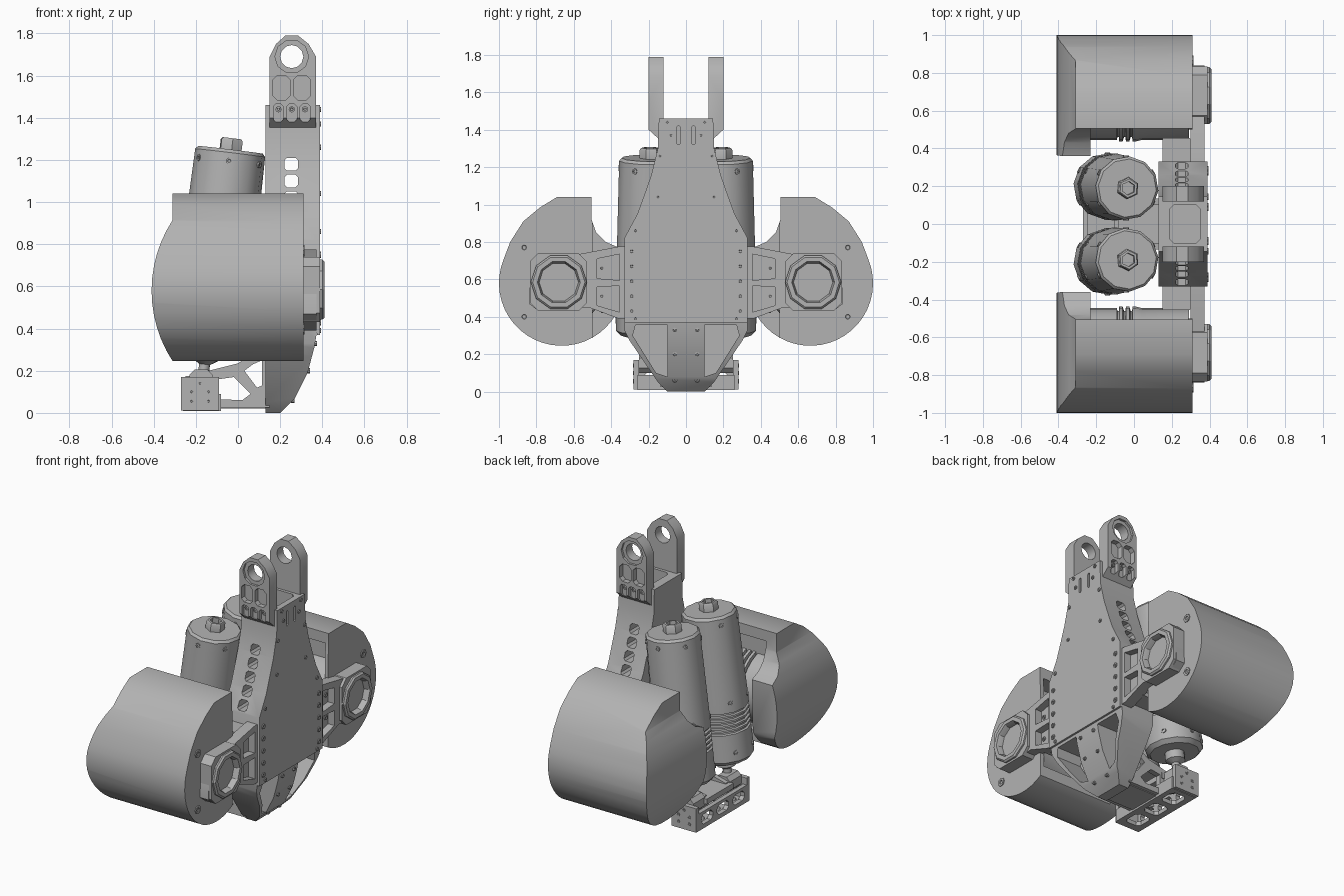
import bpy, bmesh
from math import pi, sin, cos, radians
from mathutils import Matrix, Vector

if "Cube" in bpy.data.objects:
    bpy.data.objects.remove(bpy.data.objects["Cube"])

grey = bpy.data.materials.new("machined grey")
grey.use_nodes = True
grey.diffuse_color = (0.45, 0.45, 0.45, 1)
grey.node_tree.nodes["Principled BSDF"].inputs["Base Color"].default_value = (0.45, 0.45, 0.45, 1)


def finish(name, bm, angle=35):
    bmesh.ops.recalc_face_normals(bm, faces=bm.faces)
    me = bpy.data.meshes.new(name)
    bm.to_mesh(me)
    bm.free()
    me.materials.append(grey)
    me.shade_smooth()
    me.set_sharp_from_angle(angle=radians(angle))
    ob = bpy.data.objects.new(name, me)
    bpy.context.collection.objects.link(ob)
    return ob


def prism(name, pts, axis, lo, hi):
    """Extrude a 2D outline along one axis."""
    place = {"x": lambda u, v, t: (t, u, v),
             "y": lambda u, v, t: (u, t, v),
             "z": lambda u, v, t: (u, v, t)}[axis]
    bm = bmesh.new()
    a = [bm.verts.new(place(u, v, lo)) for u, v in pts]
    b = [bm.verts.new(place(u, v, hi)) for u, v in pts]
    bm.faces.new(a)
    bm.faces.new(b)
    for i in range(len(a)):
        j = (i + 1) % len(a)
        bm.faces.new((a[i], a[j], b[j], b[i]))
    return finish(name, bm)


def rect(u0, u1, v0, v1, c=0.0):
    """Rectangle outline with optional cut corners."""
    if c == 0:
        return [(u0, v0), (u1, v0), (u1, v1), (u0, v1)]
    return [(u0 + c, v0), (u1 - c, v0), (u1, v0 + c), (u1, v1 - c),
            (u1 - c, v1), (u0 + c, v1), (u0, v1 - c), (u0, v0 + c)]


def ring(cu, cv, r, n=16, a0=0.0, a1=2 * pi):
    full = a1 - a0 > 6.28
    return [(cu + r * cos(a0 + (a1 - a0) * i / (n if full else n - 1)),
             cv + r * sin(a0 + (a1 - a0) * i / (n if full else n - 1))) for i in range(n)]


def flip(pts, s):
    return [(u * s, v) for u, v in pts]


def lathe(name, profile, n, base, direction, angle=38):
    """Spin a (radius, height) profile about an axis."""
    bm = bmesh.new()
    vs = [bm.verts.new((r, 0, h)) for r, h in profile]
    es = [bm.edges.new(p) for p in zip(vs, vs[1:])]
    bmesh.ops.spin(bm, geom=vs + es, cent=(0, 0, 0), axis=(0, 0, 1), angle=2 * pi, steps=n)
    bmesh.ops.remove_doubles(bm, verts=bm.verts, dist=1e-4)
    turn = Vector(direction).to_track_quat("Z", "Y").to_matrix().to_4x4()
    bm.transform(Matrix.Translation(base) @ turn)
    return finish(name, bm, angle)


def cut(ob, *tools, op="DIFFERENCE"):
    """Apply booleans and discard the tools."""
    for tool in tools:
        mod = ob.modifiers.new("cut", "BOOLEAN")
        mod.operation, mod.solver, mod.object = op, "EXACT", tool
        bpy.context.view_layer.update()
        me = bpy.data.meshes.new_from_object(ob.evaluated_get(bpy.context.evaluated_depsgraph_get()))
        ob.modifiers.clear()
        ob.data = me
        bpy.data.objects.remove(tool)
    ob.data.shade_smooth()
    ob.data.set_sharp_from_angle(angle=radians(35))


def screw(x, y, z, r=0.012, d=(1, 0, 0), h=0.006):
    lathe("screw", [(0, -0.01), (r, -0.01), (r, h), (r * .5, h), (r * .4, 0), (0, 0)], 8, (x, y, z), d)


# Central body: tapered outline with a curved heel
half = [(.145, 1.46), (.15, 1.3), (.185, 1.16), (.22, 1.06), (.26, .95), (.33, .82), (.33, .33)]
low = [(.3, .27), (.15, .05), (.1, 0)]
outline = half + low
body = prism("main_body", outline + [(-y, z) for y, z in reversed(outline)], "x", 0, .5)
side = [(.13, 0), (.2, 0), (.27, .07), (.33, .19), (.362, .31), (.377, .4), (.377, 1.46), (.13, 1.46)]
cut(body, prism("tool", side, "y", -1, 1), op="INTERSECT")
for s in (1, -1):
    window = [(.1, .355), (.27, .355), (.285, .3), (.16, .1), (.1, .08)]
    cut(body, prism("tool", flip(window, s), "x", .18, .5))
for i in range(5):
    z = 1.18 - .08 * i
    cut(body, prism("tool", rect(.22, .285, z - .03, z + .03, .012), "y", -1, 1))
cut(body, prism("tool", rect(.19, .35, -.1, .1, .02), "z", 1.34, 1.6))

# Cover plate with two slots and a row of screws
top = half[:-1] + [(.33, .37)]
plate = prism("cover_plate", top + [(-y, z) for y, z in reversed(top)], "x", .375, .388)
for s in (1, -1):
    cut(plate, prism("tool", rect(s * .04 - .009, s * .04 + .009, 1.32, 1.42, .006), "x", .3, .5))
    for y, z in [(.1, 1.44), (.08, 1.37), (.14, 1.26), (.15, 1.04), (.27, .86), (.27, .39)]:
        screw(.388, s * y, z)
    for i in range(5):
        screw(.388, s * .29, .43 + .08 * i, .016)
    for z in (.06, .2, .33):
        screw((.262, .335, .368)[(.06, .2, .33).index(z)], s * .06, z)

for s in (1, -1):
    # Upper fork lug with bearing eye and pockets
    lug = [(.15, 1.35), (.37, 1.35), (.37, 1.69), (.335, 1.75), (.285, 1.79), (.225, 1.79), (.18, 1.75), (.15, 1.69)]
    fork = prism("fork_lug", lug, "y", *sorted((s * .12, s * .2)))
    wedge = [(.1, 1.3), (.145, 1.35), (.2, 1.4), (.2, 1.8), (.1, 1.8)]
    cut(fork, prism("tool", flip(wedge, s), "x", 0, 1), op="INTERSECT")
    cut(fork, prism("tool", ring(.255, 1.69, .055, 12), "y", -1, 1),
        prism("tool", ring(.255, 1.69, .08, 10), "y", *sorted((s * .185, s * .3))))
    for u in (.165, .263):
        cut(fork, prism("tool", rect(u, u + .082, 1.485, 1.6, .02), "y", *sorted((s * .165, s * .3))))
    for u in (.192, .255, .318):
        cut(fork, prism("tool", rect(u - .024, u + .024, 1.38, 1.465, .012), "y", *sorted((s * .175, s * .3))))
        screw(u, s * .178, 1.44, .015, (0, s, 0))

    # Side pod: outline with domed end and open inner side
    shape = [(.505, 1.04), (.69, 1.04), (.78, .985), (.87, .91), (.94, .8)]
    shape += ring(.665, .58, .335, 22, radians(22), radians(-143))
    shape += [(.37, .42), (.36, .77), (.43, .8), (.48, .85), (.505, .92)]
    pod = prism("side_pod", flip(shape, s), "x", -.5, .31)
    dome = [(.4, 1.1), (-.31, 1.1)] + ring(.201, .58, .611, 13, pi - .58, pi + .58) + [(-.31, .2), (.4, .2)]
    cut(pod, prism("tool", dome, "y", -2, 2), op="INTERSECT")
    cut(pod, prism("tool", flip(rect(.2, .5, .1, 1.2), s), "x", -.23, .5),
        prism("tool", flip(rect(.45, .62, .36, .97), s), "x", -.23, .285))
    for z in (.4, .77):
        screw(.31, s * .865, z, .027)

    # Wheel motor inside the pod
    drum = [(0, -.26), (.235, -.26), (.235, -.09)]
    for i in range(3):
        x = -.08 + .035 * i
        drum += [(.22, x - .008), (.22, x), (.243, x + .002), (.243, x + .02)]
    drum += [(.235, .04), (.235, .29), (0, .29)]
    lathe("pod_motor", drum, 24, (0, s * .68, .58), (1, 0, 0))

    # Side arm with recessed pockets and bearing boss
    arm = [(.3, .39), (.36, .39), (.52, .45), (.8, .44), (.84, .47), (.83, .66), (.81, .69), (.36, .775), (.3, .775)]
    beam = prism("side_arm", flip(arm, s), "x", .3, .372)
    for pocket in ([(.355, .735), (.475, .71), (.475, .605), (.355, .595)],
                   [(.355, .565), (.475, .56), (.475, .46), (.355, .425)]):
        cut(beam, prism("tool", flip(pocket, s), "x", .325, .5))
    for z in (.51, .66):
        screw(.325, s * .45, z, .015)
    root = prism("arm_root", flip(rect(.28, .455, .42, .75), s), "x", .15, .31)
    for z in (.5, .67):
        cut(root, prism("tool", flip(rect(.35, .6, z - .055, z + .055, .015), s), "x", .19, .28))
    boss = prism("bearing_boss", flip(rect(.53, .835, .43, .74, .045), s), "x", .3, .39)
    cut(boss, prism("tool", ring(s * .68, .585, .13, 12), "x", .33, .5))
    lathe("bearing_ring", [(.15, .32), (.15, .4), (.14, .41), (.115, .41), (.105, .38), (.105, .32), (.15, .32)],
          10, (0, s * .68, .585), (1, 0, 0), 20)
    lathe("bearing_hub", [(0, .31), (.1, .31), (.1, .355), (.085, .365), (.045, .365), (.045, .325), (0, .325)],
          12, (0, s * .68, .585), (1, 0, 0))

    # Tilted actuator with grooves, end nut and drive rod
    base, tip = Vector((-.15, s * .2, .3)), Vector((-.035, s * .19, 1.25))
    axis = (tip - base).normalized()
    can = [(0, -.19), (.026, -.19), (.026, -.07), (.06, -.05), (.06, 0), (.15, 0), (.175, .025), (.175, .2)]
    for i in range(5):
        h = .205 + .03 * i
        can += [(.162, h), (.162, h + .012), (.176, h + .014), (.176, h + .026)]
    can += [(.176, .4), (.168, .92), (.168, .94), (.155, .955), (.06, .955)]
    lathe("actuator", can + [(0, .955)], 12, base, axis)
    lathe("actuator_nut", [(0, .95), (.058, .95), (.058, 1.0), (.05, 1.01), (.036, 1.01), (.036, .97), (0, .97)],
          6, base, axis)
    across = axis.cross(Vector((0, 1, 0))).normalized()
    for i in range(6):
        a = pi / 6 + i * pi / 3
        out = across * cos(a) + axis.cross(across) * sin(a)
        for h, r in ((.9, .163), (.4, .17), (.08, .17)):
            screw(*(base + axis * h + out * r), .016, out, .008)

    # Rod knuckle, foot end plate and gusset to the body
    prism("rod_knuckle", rect(-.23, -.12, .1, .205, .025), "y", s * .19 - .06, s * .19 + .06)
    prism("foot_end_plate", rect(-.27, -.09, .012, .17), "y", *sorted((s * .25, s * .28)))
    for x, z in [(-.18, .14), (-.22, .1), (-.14, .1), (-.22, .055), (-.14, .055)]:
        screw(x, s * .28, z, .011, (0, s, 0), .004)
    gusset = prism("foot_gusset", [(.15, .025), (-.1, .025), (-.24, .1), (-.22, .18), (-.12, .205), (0, .235), (.15, .33)],
                   "y", *sorted((s * .1, s * .135)))
    for hole in ([(-.09, .065), (.02, .06), (.06, .09), (-.02, .17), (-.09, .16)],
                 [(.03, .2), (.09, .12), (.115, .13), (.115, .25), (.07, .23)]):
        cut(gusset, prism("tool", hole, "y", -1, 1))

# Foot crossbar: angle section with windows in its wall and floor
wall = prism("foot_wall", rect(-.26, .26, .012, .125), "x", -.27, -.24)
floor = prism("foot_floor", rect(-.26, -.08, -.26, .26), "z", .008, .035)
for y in (-.165, 0, .165):
    cut(wall, prism("tool", rect(y - .06, y + .06, .04, .105, .02), "x", -1, 1))
    cut(floor, prism("tool", rect(-.225, -.115, y - .06, y + .06, .02), "z", -1, 1))
prism("foot_rear_web", rect(-.26, .26, .012, .09), "x", -.105, -.08)
prism("foot_top_bar", rect(-.25, -.1, -.14, .14), "z", .14, .175)
prism("foot_link_plate", rect(-.1, .15, -.11, .11), "z", .02, .045)
